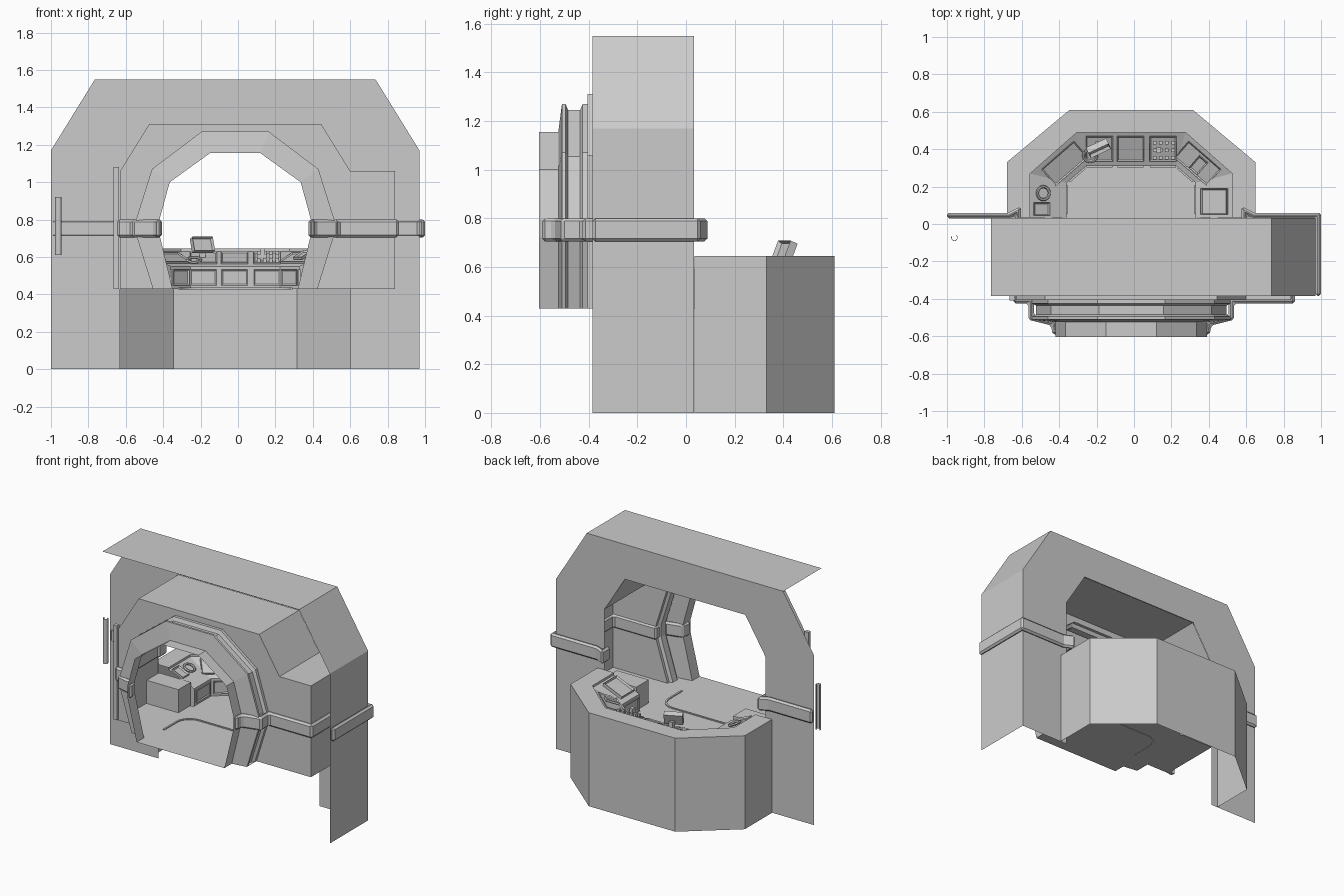
import bpy, bmesh, math
from mathutils import Matrix, Vector

if "Cube" in bpy.data.objects:
    bpy.data.objects.remove(bpy.data.objects["Cube"])

CX = -0.015          # symmetry axis of the booth
FLOOR = 0.43

def finish(name, bm):
    bmesh.ops.remove_doubles(bm, verts=bm.verts, dist=1e-5)
    bmesh.ops.recalc_face_normals(bm, faces=bm.faces)
    me = bpy.data.meshes.new(name)
    bm.to_mesh(me)
    bm.free()
    ob = bpy.data.objects.new(name, me)
    bpy.context.collection.objects.link(ob)
    return ob

def loft(name, sections):
    bm = bmesh.new()
    rows = [[bm.verts.new(p) for p in s] for s in sections]
    for a, b in zip(rows, rows[1:]):
        for i in range(len(a) - 1):
            bm.faces.new((a[i], a[i + 1], b[i + 1], b[i]))
    return finish(name, bm)

def box(name, x0, x1, y0, y1, z0, z1):
    bm = bmesh.new()
    m = Matrix.Translation(((x0 + x1) / 2, (y0 + y1) / 2, (z0 + z1) / 2))
    bmesh.ops.create_cube(bm, size=1, matrix=m @ Matrix.Diagonal((x1 - x0, y1 - y0, z1 - z0, 1)))
    return finish(name, bm)

def mirrored(half):
    return [(CX + a, b) for a, b in half] + [(CX - a, b) for a, b in reversed(half)]

def at_y(poly, y):
    return [(x, y, z) for x, z in poly]

def at_z(poly, z):
    return [(x, y, z) for x, y in poly]

def panel(name, loc, heading, tilt, w, d, h=0.012, inset=0.01):
    """Framed plate with a recessed face, facing up before tilting."""
    bm = bmesh.new()
    bmesh.ops.create_cube(bm, size=1, matrix=Matrix.Diagonal((w, d, h, 1)))
    bm.normal_update()
    top = [f for f in bm.faces if f.normal.z > 0.9]
    bmesh.ops.inset_region(bm, faces=top, thickness=inset)
    bmesh.ops.translate(bm, verts=top[0].verts, vec=(0, 0, -h * 0.5))
    bm.transform(Matrix.Translation(loc) @ Matrix.Rotation(heading, 4, 'Z') @ Matrix.Rotation(tilt, 4, 'X'))
    return finish(name, bm)

def band(name, path, thick, z0, z1, bevel=0.012):
    ob = loft(name, [at_z(path, z0), at_z(path, z1)])
    s = ob.modifiers.new("thickness", 'SOLIDIFY')
    s.thickness, s.offset, s.use_even_offset = thick, 0, True
    if bevel:
        b = ob.modifiers.new("chamfer", 'BEVEL')
        b.width, b.segments = bevel, 1
    return ob

def ring(name, loc, r, t, tilt):
    bpy.ops.mesh.primitive_torus_add(major_radius=r, minor_radius=t, major_segments=16,
                                     minor_segments=6, location=loc, rotation=tilt)
    bpy.context.object.name = name

# Portal, front wall and room tunnel in one lofted sheet
inner = mirrored([(.335, .43), (.405, .72), (.405, .8), (.35, 1.0), (.135, 1.155)])
outer = mirrored([(.44, .43), (.53, .72), (.53, .8), (.445, 1.07), (.18, 1.27)])
groove = mirrored([(.42, .43), (.51, .72), (.51, .8), (.43, 1.055), (.172, 1.245)])
room = [(.84, .43), (.84, .72), (.84, 1.06), (.6, 1.06), (.445, 1.31),
        (-.475, 1.31), (-.63, 1.06), (-.63, .8), (-.63, .72), (-.63, .43)]
loft("portal_and_room", [at_y(p, y) for p, y in (
    (inner, -.605), (inner, -.525), (outer, -.51), (outer, -.495), (groove, -.485),
    (groove, -.435), (outer, -.425), (outer, -.405), (room, -.405), (room, .03))])

# Back wall with opening, and the shell over the top and right side
loft("back_wall", [at_y(mirrored(p), .032) for p in (
    [(.615, 0), (.615, 1.06), (.46, 1.31)], [(.985, 0), (.985, 1.17), (.75, 1.55)])])
shell = [(-.765, 1.55), (.735, 1.55), (.97, 1.17), (.97, 0)]
loft("outer_shell", [at_y(shell, -.385), at_y(shell, .032)])

# Floor
right = [(.32, -.605), (.32, -.525), (.425, -.51), (.425, -.405), (.84, -.405), (.84, .03), (.33, .03), (.33, .22), (.225, .31)]
left = [(-.35, -.605), (-.35, -.525), (-.455, -.51), (-.455, -.405), (-.63, -.405), (-.63, .03), (-.36, .03), (-.36, .22), (-.255, .31)]
loft("floor", [[(r[0], r[1], FLOOR), (l[0], l[1], FLOOR)] for r, l in zip(right, left)])

# Rounded trim line on the floor
trim = [(.3, -.36), (.3, -.22)] + [(.2 + .1 * math.cos(a), -.22 + .1 * math.sin(a))
        for a in [i * math.pi / 12 for i in range(1, 7)]]
band("floor_trim", mirrored(trim), .012, FLOOR - .003, FLOOR + .006, 0)

# Desk: skirt, rim, sloped console and knee wall
d_out = mirrored([(.665, .035), (.665, .33), (.33, .61)])
d_in = mirrored([(.54, .035), (.54, .27), (.29, .49)])
d_knee = mirrored([(.345, .035), (.345, .22), (.24, .31)])
loft("desk", [at_z(d_out, 0), at_z(d_out, .645), at_z(d_in, .645), at_z(d_in, .63),
              at_z(d_knee, .55), at_z(d_knee, FLOOR)])
for s, side in ((1, "right"), (-1, "left")):
    a, b = sorted((CX + s * .37, CX + s * .612))
    box("side_console_" + side, a, b, -.1, .035, FLOOR, .59)

# Framed panels on the console and knee wall
tilt = math.radians(23)
for i, x in enumerate((-.185, -.018, .155)):
    panel(f"console_panel_{i}", (x, .403, .595), 0, tilt, .145, .145)
    panel(f"knee_panel_{i}", (x, .308, .49), 0, math.pi / 2, .14, .085)
for s, side in ((1, "right"), (-1, "left")):
    turn = -s * math.radians(41)
    panel("corner_panel_" + side, (CX + s * .356, .325, .595), turn, tilt, .23, .125)
    panel("corner_knee_panel_" + side, (CX + s * .29, .263, .49), turn, math.pi / 2, .11, .085)
    panel("side_knee_panel_" + side, (CX + s * .343, .13, .49), -s * math.pi / 2, math.pi / 2, .15, .085)
panel("side_screen_right", (.43, .12, .6), -math.pi / 2, tilt, .14, .15, .025)
panel("side_screen_left", (-.495, .08, .61), math.pi / 2, tilt, .07, .09, .02)
panel("corner_tablet", (.345, .315, .61), -math.radians(41), tilt, .06, .09, .015)

# Desk fittings: monitor, dials, keypad buttons
panel("monitor", (-.19, .405, .665), math.radians(25), math.radians(68), .12, .08, .035)
box("monitor_stand", -.205, -.175, .41, .44, .59, .65)
ring("dial_center", (-.235, .365, .585), .035, .008, (tilt, 0, 0))
ring("dial_left", (-.485, .165, .615), .035, .008, (0, tilt, 0))
for i in range(4):
    for j in range(3):
        x, y = .11 + i * .033, .355 + j * .04
        z = .572 + (y - .31) * .08 / .18 - .01
        box(f"button_{i}_{j}", x - .009, x + .009, y - .009, y + .009, z - .01, z + .014)
box("lever", .12, .145, .38, .41, .58, .645)

# Horizontal bands along portal, room and back wall
half = [(.405, -.59), (.415, -.53), (.535, -.5), (.535, -.41)]
band("front_band_right", [(CX + x, y) for x, y in half] + [(.845, -.41), (.845, .02)], .03, .705, .8)
band("front_band_left", [(CX - x, y) for x, y in half] + [(-.63, -.41), (-.63, .02)], .03, .705, .8)
band("back_band_right", [(.985, -.385), (.985, .045), (.64, .045), (.59, .07), (.59, 0)], .03, .705, .8)
band("back_band_left", [(-1, .045), (-.67, .045), (-.62, .07), (-.62, 0)], .03, .705, .8)

# Left post and curled handle
box("left_post", -.665, -.635, -.41, -.385, FLOOR, 1.08)
arc = [(-.96 + .016 * math.cos(a), -.073 + .016 * math.sin(a))
       for a in [math.radians(-210 + 27 * i) for i in range(11)]]
band("handle", arc, .003, .61, .92, 0)
